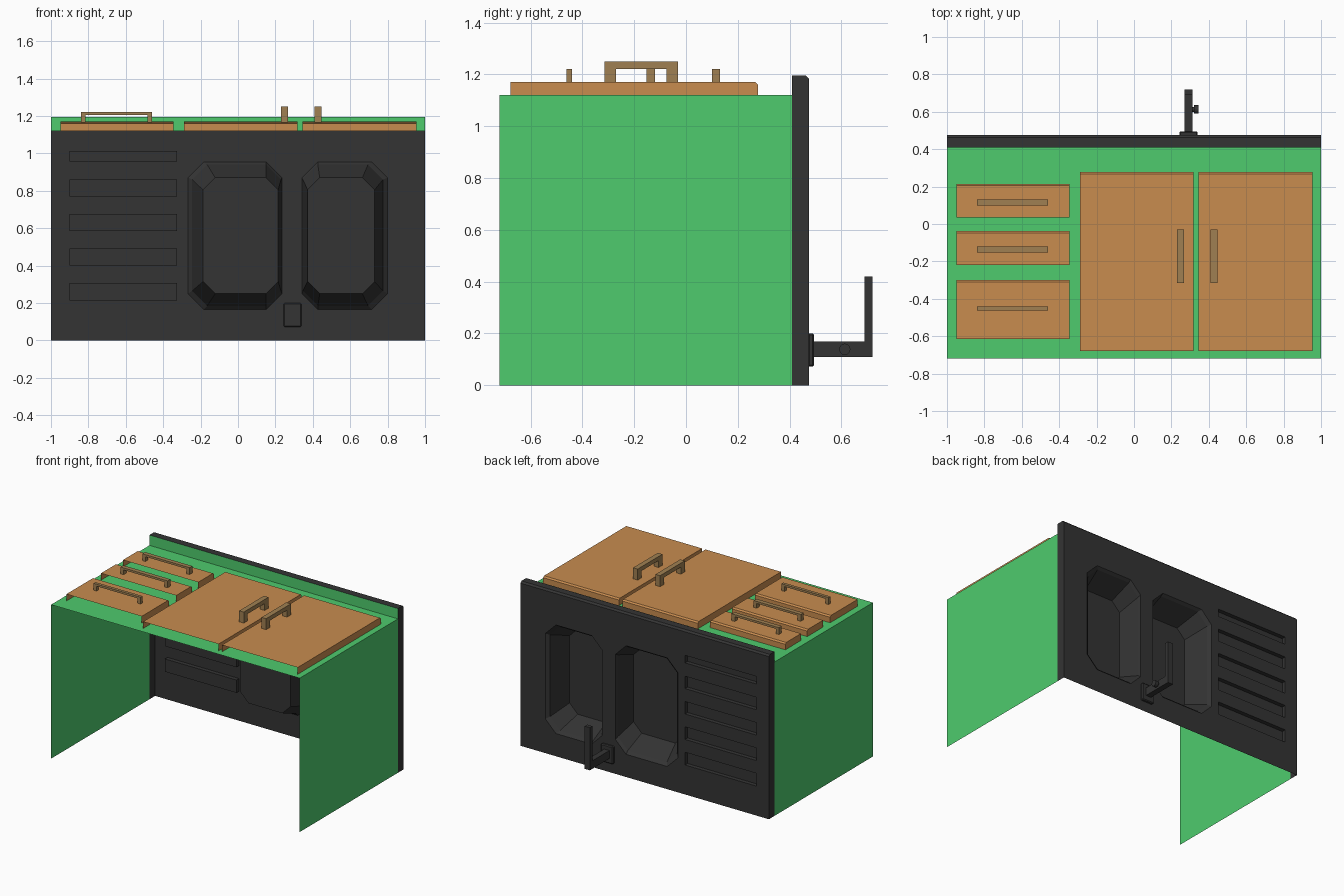
import bpy, bmesh
from mathutils import Vector

if "Cube" in bpy.data.objects:
    bpy.data.objects.remove(bpy.data.objects["Cube"])


def material(name, rgb):
    m = bpy.data.materials.new(name)
    m.diffuse_color = (*rgb, 1)
    m.use_nodes = True
    m.node_tree.nodes["Principled BSDF"].inputs["Base Color"].default_value = m.diffuse_color
    return m


GREEN = material("green_paint", (0.077, 0.597, 0.153))
WOOD = material("door_wood", (0.578, 0.262, 0.078))
BRONZE = material("handle_bronze", (0.352, 0.216, 0.084))
DARK = material("dark_top", (0.034, 0.034, 0.034))


def finish(bm, name, mat):
    bmesh.ops.remove_doubles(bm, verts=bm.verts, dist=1e-5)
    bmesh.ops.recalc_face_normals(bm, faces=bm.faces)
    me = bpy.data.meshes.new(name)
    bm.to_mesh(me)
    bm.free()
    me.materials.append(mat)
    ob = bpy.data.objects.new(name, me)
    bpy.context.collection.objects.link(ob)
    return ob


def face(bm, pts):
    return bm.faces.new([bm.verts.new(p) for p in pts])


def extrude_profile(name, pts, offset, mat):
    """Closed solid from a flat polygon pushed along an offset vector."""
    bm = bmesh.new()
    f = face(bm, pts)
    new = bmesh.ops.extrude_face_region(bm, geom=[f])["geom"]
    bmesh.ops.translate(bm, vec=offset, verts=[v for v in new if isinstance(v, bmesh.types.BMVert)])
    return finish(bm, name, mat)


def box(name, x, y, z, mat, bevel=0):
    ob = extrude_profile(name, [(x[0], y[0], z[0]), (x[1], y[0], z[0]),
                                (x[1], y[1], z[0]), (x[0], y[1], z[0])],
                         Vector((0, 0, z[1] - z[0])), mat)
    if bevel:
        mod = ob.modifiers.new("bevel", 'BEVEL')
        mod.width, mod.segments = bevel, 1
    return ob


# Cabinet: thin open shell with two sides, a front sheet and an overhang strip
Y0, YC, YT, ZF, ZT = -0.72, 0.41, 0.475, 1.12, 1.195
bm = bmesh.new()
for s in (-1, 1):
    face(bm, [(s, Y0, 0), (s, YC, 0), (s, YC, ZF), (s, Y0, ZF)])
face(bm, [(-1, Y0, ZF), (1, Y0, ZF), (1, YC, ZF), (-1, YC, ZF)])
face(bm, [(-1, YC, ZF), (1, YC, ZF), (1, YC, ZT), (-1, YC, ZT)])
finish(bm, "cabinet", GREEN)


# Worktop: one sheet with recessed basins and drainer grooves
def octagon(x0, x1, z0, z1, c, y):
    return [(x0 + c, y, z0), (x1 - c, y, z0), (x1, y, z0 + c), (x1, y, z1 - c),
            (x1 - c, y, z1), (x0 + c, y, z1), (x0, y, z1 - c), (x0, y, z0 + c)]


def rect(x0, x1, z0, z1, y):
    return [(x0, y, z0), (x1, y, z0), (x1, y, z1), (x0, y, z1)]


recesses = []
for outer, lip, floor in (((-0.267, 0.235), (-0.245, 0.23), (-0.187, 0.215)),
                          ((0.342, 0.80), (0.347, 0.775), (0.372, 0.73))):
    recesses.append([octagon(*outer, 0.165, 0.955, 0.085, YT),
                     octagon(*lip, 0.185, 0.94, 0.08, YT - 0.02),
                     octagon(*floor, 0.25, 0.87, 0.065, YT - 0.18)])
for z0, z1 in ((0.214, 0.307), (0.40, 0.492), (0.585, 0.676), (0.77, 0.86), (0.957, 1.012)):
    recesses.append([rect(-0.90, -0.325, z0, z1, YT), rect(-0.90, -0.325, z0, z1, YT - 0.03)])

bm = bmesh.new()
edges = []
for loop in [rect(-1, 1, 0, ZT - 0.012, YT)] + [r[0] for r in recesses]:
    vs = [bm.verts.new(p) for p in loop]
    edges += [bm.edges.new((vs[i], vs[i - 1])) for i in range(len(vs))]
bmesh.ops.triangle_fill(bm, edges=edges, use_beauty=True, normal=(0, 1, 0))
for rings in recesses:
    for a, b in zip(rings, rings[1:]):
        for i in range(len(a)):
            face(bm, [a[i - 1], a[i], b[i], b[i - 1]])
    face(bm, rings[-1])
rim = [(YT, ZT - 0.012), (YT - 0.012, ZT), (YC, ZT)]
for (ya, za), (yb, zb) in zip(rim, rim[1:]):
    face(bm, [(-1, ya, za), (1, ya, za), (1, yb, zb), (-1, yb, zb)])
for s in (-1, 1):
    face(bm, [(s, YC, 0), (s, YT, 0)] + [(s, y, z) for y, z in rim])
finish(bm, "worktop", DARK)


# Door and drawer fronts: shells open underneath and along the lower edge
def panel(name, x0, x1, y0, y1):
    prof = [(y0, 1.17), (y1 - 0.01, 1.17), (y1, 1.16), (y1, ZF)]
    bm = bmesh.new()
    for (ya, za), (yb, zb) in zip(prof, prof[1:]):
        face(bm, [(x0, ya, za), (x1, ya, za), (x1, yb, zb), (x0, yb, zb)])
    for x in (x0, x1):
        face(bm, [(x, y0, ZF)] + [(x, y, z) for y, z in prof])
    finish(bm, name, WOOD)


# U-shaped handle profile as (along, height) pairs
def staple(a0, a1, leg, top, bar):
    return [(a0, 1.165), (a0, top), (a1, top), (a1, 1.165), (a1 - leg, 1.165),
            (a1 - leg, top - bar), (a0 + leg, top - bar), (a0 + leg, 1.165)]


for i, (y0, y1, h0, h1) in enumerate(((0.035, 0.215, 0.10, 0.132),
                                      (-0.218, -0.037, -0.152, -0.12),
                                      (-0.615, -0.30, -0.462, -0.44)), 1):
    panel(f"drawer_front_{i}", -0.95, -0.345, y0, y1)
    extrude_profile(f"drawer_handle_{i}",
                    [(a, h0, z) for a, z in staple(-0.84, -0.46, 0.025, 1.22, 0.015)],
                    Vector((0, h1 - h0, 0)), BRONZE)

for side, x0, x1, hx in (("left", -0.29, 0.318, 0.23), ("right", 0.345, 0.955, 0.41)):
    panel(f"{side}_door", x0, x1, -0.678, 0.278)
    extrude_profile(f"{side}_door_handle",
                    [(hx, a, z) for a, z in staple(-0.315, -0.03, 0.045, 1.25, 0.03)],
                    Vector((0.037, 0, 0)), BRONZE)

# Tap: base plate, L-shaped pipe and side knob
box("tap_base", (0.243, 0.34), (YT - 0.005, 0.495), (0.072, 0.20), DARK, 0.006)
extrude_profile("tap_spout", [(0.27, y, z) for y, z in
                              ((0.49, 0.11), (0.72, 0.11), (0.72, 0.42),
                               (0.69, 0.42), (0.69, 0.168), (0.49, 0.168))],
                Vector((0.042, 0, 0)), DARK)
for name, r, x0, x1 in (("tap_knob_stem", 0.013, 0.305, 0.325), ("tap_knob", 0.022, 0.32, 0.345)):
    bpy.ops.mesh.primitive_cylinder_add(vertices=12, radius=r, depth=x1 - x0,
                                        location=((x0 + x1) / 2, 0.613, 0.139),
                                        rotation=(0, 1.5707963, 0))
    bpy.context.object.name = name
    bpy.context.object.data.materials.append(DARK)
